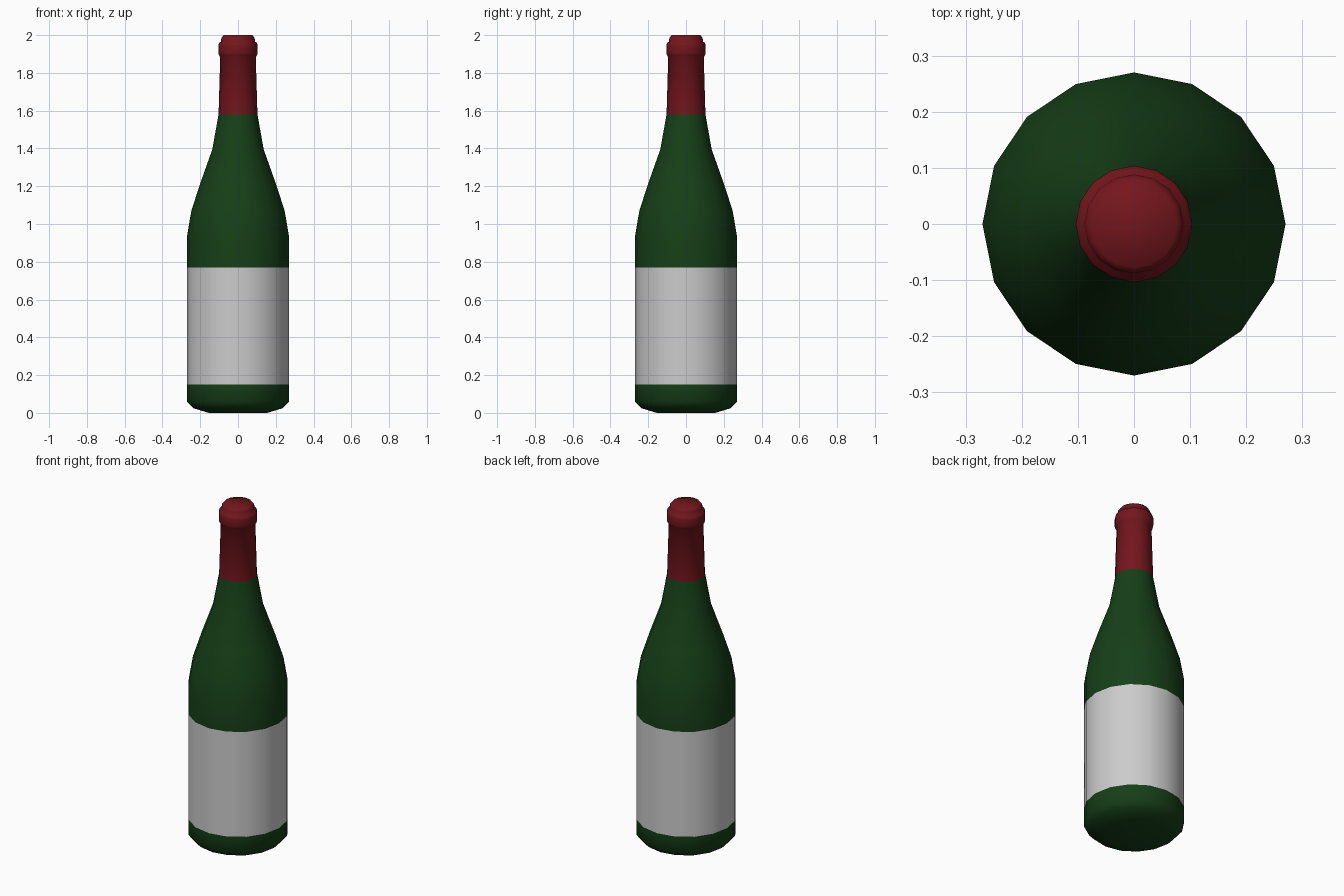
import bpy, bmesh
from math import cos, sin, pi, radians

if "Cube" in bpy.data.objects:
    bpy.data.objects.remove(bpy.data.objects["Cube"])

SIDES = 16


def material(name, rgb):
    m = bpy.data.materials.new(name)
    m.diffuse_color = (*rgb, 1)
    m.use_nodes = True
    m.node_tree.nodes["Principled BSDF"].inputs["Base Color"].default_value = m.diffuse_color
    return m


def lathe(name, profile, mat=None, cap_bottom=False, cap_top=False, angle=40):
    """Revolve (radius, z) points around the z axis."""
    bm = bmesh.new()
    rings = [[bm.verts.new((r * cos(2 * pi * i / SIDES), r * sin(2 * pi * i / SIDES), z))
              for i in range(SIDES)] for r, z in profile]
    for a, b in zip(rings, rings[1:]):
        for i in range(SIDES):
            j = (i + 1) % SIDES
            bm.faces.new((a[i], a[j], b[j], b[i]))
    if cap_bottom:
        bm.faces.new(rings[0][::-1])
    if cap_top:
        bm.faces.new(rings[-1])
    mesh = bpy.data.meshes.new(name)
    bm.to_mesh(mesh)
    bm.free()
    obj = bpy.data.objects.new(name, mesh)
    bpy.context.collection.objects.link(obj)
    if mat:
        mesh.materials.append(mat)
    bpy.ops.object.select_all(action='DESELECT')
    obj.select_set(True)
    bpy.context.view_layer.objects.active = obj
    bpy.ops.object.shade_smooth_by_angle(angle=radians(angle))
    return obj


green = material("green_glass", (0.008, 0.05, 0.009))
red = material("red_foil", (0.17, 0.008, 0.012))

# Glass below the label
lathe("bottle_base", [(0.155, 0), (0.237, 0.025), (0.27, 0.06), (0.27, 0.15)],
      green, cap_bottom=True, angle=60)

# Paper label, flush with the glass
lathe("label", [(0.27, 0.15), (0.27, 0.77)])

# Glass shoulder tapering into the neck
lathe("bottle_shoulder", [(0.27, 0.77), (0.27, 0.935), (0.247, 1.07), (0.2, 1.215),
                          (0.136, 1.395), (0.103, 1.58)], green)

# Foil capsule with rounded lip and stopper top
lathe("foil_capsule", [(0.103, 1.58), (0.094, 1.885), (0.101, 1.893), (0.104, 1.905),
                       (0.104, 1.945), (0.1, 1.96), (0.09, 1.965), (0.088, 1.985),
                       (0.077, 2.0)], red, cap_top=True, angle=60)
